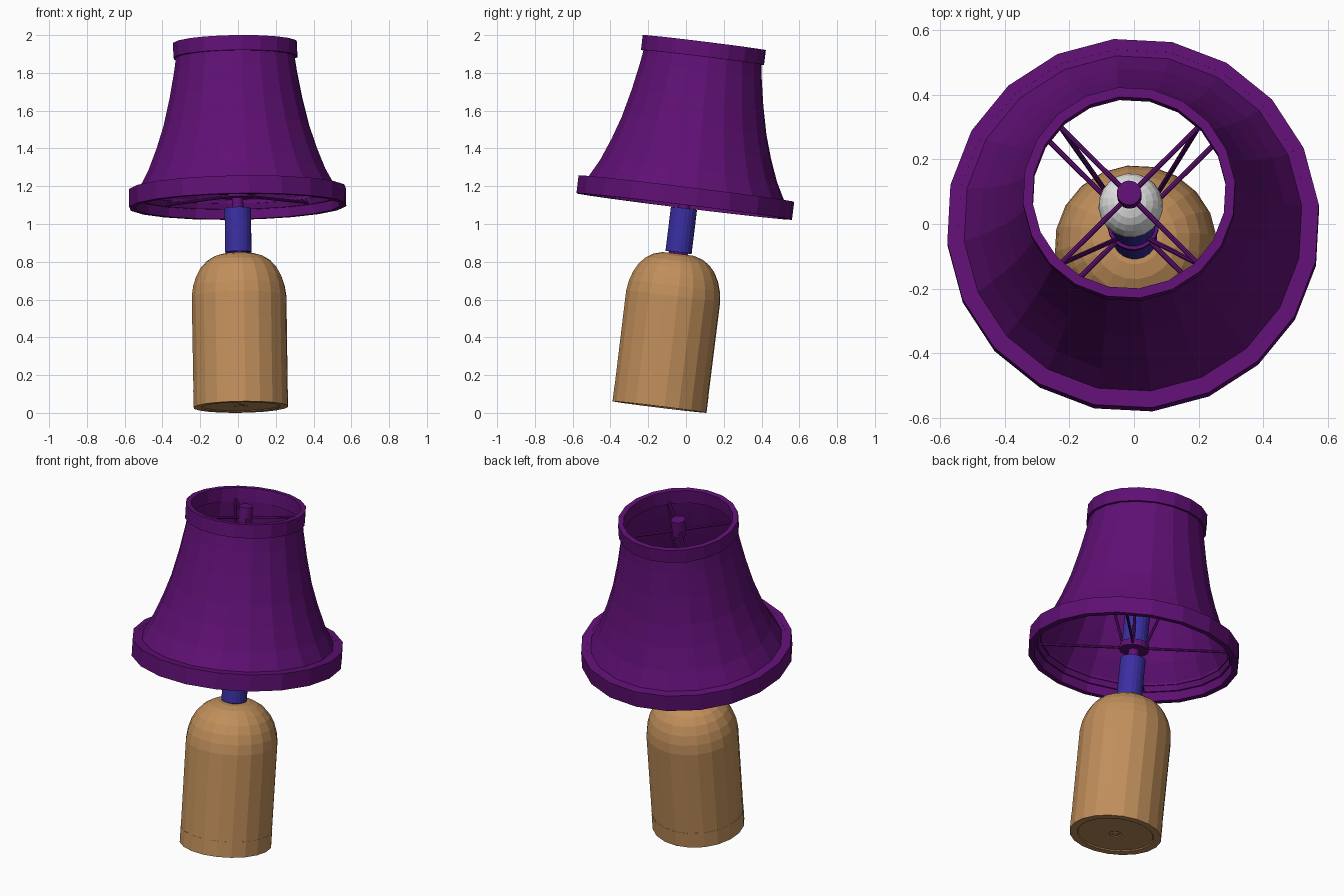
import bpy, bmesh
from math import pi, sin, cos, radians
from mathutils import Vector, Matrix

cube = bpy.data.objects.get("Cube")
if cube:
    bpy.data.objects.remove(cube, do_unlink=True)


def material(name, rgb):
    m = bpy.data.materials.new(name)
    m.use_nodes = True
    color = (*rgb, 1)
    m.diffuse_color = color
    m.node_tree.nodes["Principled BSDF"].inputs["Base Color"].default_value = color
    return m


PURPLE = material("purple fabric", (0.115, 0.005, 0.175))
WOOD = material("tan wood", (0.53, 0.275, 0.105))
BLUE = material("blue metal", (0.042, 0.028, 0.36))
WHITE = material("white glass", (0.78, 0.78, 0.78))

# The whole lamp leans on one common axis
LEAN = (Matrix.Translation((0.015, -0.14, 0.031))
        @ Matrix.Rotation(radians(-0.9), 4, 'Y')
        @ Matrix.Rotation(radians(-7), 4, 'X'))
SIDES = 20
PHASE = radians(6)


def finish(name, bm, mat):
    bmesh.ops.recalc_face_normals(bm, faces=bm.faces)
    mesh = bpy.data.meshes.new(name)
    bm.to_mesh(mesh)
    bm.free()
    mesh.materials.append(mat)
    ob = bpy.data.objects.new(name, mesh)
    bpy.context.collection.objects.link(ob)
    ob.matrix_world = LEAN
    return ob


def lathe(name, profile, mat, sides=SIDES, closed=False):
    """Revolve (radius, height) points; closed joins the last ring to the first."""
    bm = bmesh.new()
    rings = []
    for r, z in profile:
        if r == 0:
            rings.append([bm.verts.new((0, 0, z))])
        else:
            angles = [PHASE + 2 * pi * i / sides for i in range(sides)]
            rings.append([bm.verts.new((r * cos(a), r * sin(a), z)) for a in angles])
    pairs = list(zip(rings, rings[1:]))
    if closed:
        pairs.append((rings[-1], rings[0]))
    for a, b in pairs:
        for i in range(sides):
            j = (i + 1) % sides
            corners = [a[i % len(a)], a[j % len(a)], b[j % len(b)], b[i % len(b)]]
            bm.faces.new(list(dict.fromkeys(corners)))
    return finish(name, bm, mat)


def band(name, outer, inner, low, high, mat):
    return lathe(name, [(outer, low), (outer, high), (inner, high), (inner, low)], mat, closed=True)


def post(name, r, low, high, mat, sides=SIDES):
    return lathe(name, [(0, low), (r, low), (r, high), (0, high)], mat, sides)


def rods(name, start, end, r, mat):
    """Four straight wires on the diagonals, from (radius, height) to (radius, height)."""
    bm = bmesh.new()
    for k in range(4):
        a = pi / 4 + k * pi / 2
        p, q = [Vector((d * cos(a), d * sin(a), z)) for d, z in (start, end)]
        place = (Matrix.Translation((p + q) / 2)
                 @ (q - p).to_track_quat('Z', 'Y').to_matrix().to_4x4())
        bmesh.ops.create_cone(bm, cap_ends=True, segments=8, radius1=r, radius2=r,
                              depth=(q - p).length, matrix=place)
    return finish(name, bm, mat)


# Base: bottom cap with a shallow recess, and the domed body
lathe("base_cap", [(0, 0.006), (0.018, 0.006), (0.018, 0.012), (0.035, 0.012), (0.035, 0.006),
                   (0.205, 0.006), (0.21, 0), (0.252, 0), (0.252, 0.09), (0, 0.09)], WOOD)
lathe("base_body", [(0, 0.09), (0.251, 0.09), (0.252, 0.59), (0.244, 0.645), (0.228, 0.695),
                    (0.203, 0.742), (0.17, 0.778), (0.13, 0.803), (0.085, 0.816), (0, 0.818)], WOOD)

# Stem and light socket
post("stem_collar", 0.05, 0.81, 0.835, PURPLE)
post("stem", 0.07, 0.825, 1.06, BLUE)
post("stem_pin", 0.03, 1.05, 1.16, PURPLE)
post("socket", 0.07, 1.15, 1.45, BLUE)

# Bulb
lathe("bulb", [(0, 1.42), (0.05, 1.42), (0.058, 1.48)]
      + [(0.1 * cos(radians(t)), 1.62 + 0.1 * sin(radians(t))) for t in range(-45, 90, 15)]
      + [(0, 1.72)], WHITE)

# Shade: thin flared wall with a trim band at each end
wall = [(0.54, 1.12), (0.525, 1.165), (0.474, 1.26), (0.427, 1.38), (0.388, 1.5),
        (0.353, 1.65), (0.327, 1.79), (0.314, 1.88)]
lathe("shade_wall", wall + [(r - 0.01, z) for r, z in reversed(wall)], PURPLE, closed=True)
band("lower_trim", 0.578, 0.545, 1.07, 1.165, PURPLE)
band("lower_trim_lip", 0.56, 0.515, 1.15, 1.164, PURPLE)
band("upper_trim", 0.33, 0.3, 1.865, 1.944, PURPLE)

# Wire frame carrying the shade
post("frame_hub", 0.08, 1.115, 1.15, PURPLE)
post("finial", 0.038, 1.845, 1.942, PURPLE)
rods("lower_spokes", (0.05, 1.13), (0.55, 1.13), 0.008, PURPLE)
rods("upper_spokes", (0.02, 1.875), (0.31, 1.875), 0.008, PURPLE)
rods("frame_struts", (0.06, 1.14), (0.305, 1.875), 0.008, PURPLE)
